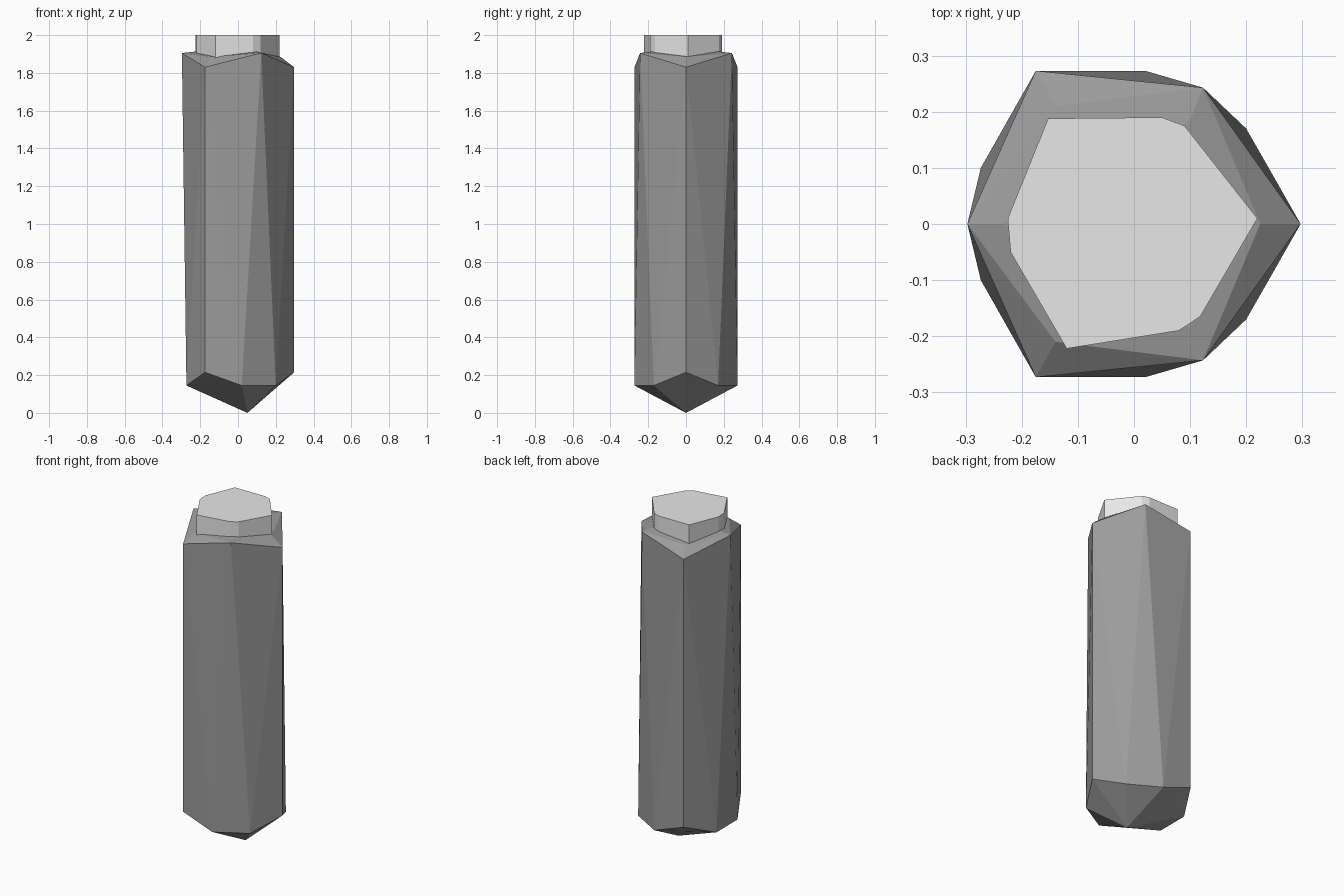
import bpy
import bmesh

if "Cube" in bpy.data.objects:
    bpy.data.objects.remove(bpy.data.objects["Cube"], do_unlink=True)


def make_material(name, grey):
    mat = bpy.data.materials.new(name)
    mat.use_nodes = True
    colour = (grey, grey, grey, 1)
    mat.diffuse_color = colour
    mat.node_tree.nodes["Principled BSDF"].inputs["Base Color"].default_value = colour
    return mat


def faceted_solid(name, points, mat):
    """Flat-shaded solid wrapped around a few corner points."""
    bm = bmesh.new()
    for p in points:
        bm.verts.new(p)
    bmesh.ops.convex_hull(bm, input=bm.verts)
    bmesh.ops.dissolve_limit(bm, angle_limit=0.01, verts=bm.verts, edges=bm.edges)
    bmesh.ops.recalc_face_normals(bm, faces=bm.faces)
    mesh = bpy.data.meshes.new(name)
    bm.to_mesh(mesh)
    bm.free()
    mesh.materials.append(mat)
    obj = bpy.data.objects.new(name, mesh)
    bpy.context.collection.objects.link(obj)
    return obj


def mirror_y(points):
    return points + [(x, -y, z) for x, y, z in points if y]


dark_grey = make_material("dark grey", 0.33)
light_grey = make_material("light grey", 0.8)

# Body: pointed foot, long facets and a shallow shoulder with an inner rim
body = [(0.05, 0, 0)]
body += [(x, y, 0.145) for x, y in ((-0.273, 0.10), (0.02, 0.273), (0.2, 0.17))]
body += [(x, y, z) for x, y in ((-0.175, 0.273), (0.297, 0)) for z in (0.215, 1.83)]
body += [(-0.297, 0, 1.905), (0.123, 0.243, 1.905)]
body += [(0.225, 0, 1.885), (-0.14, 0.21, 1.885)]
body += [(-0.235, 0, 1.912), (0.1, 0.185, 1.912)]
faceted_solid("body", mirror_y(body), dark_grey)

# Cap: irregular six-sided plug with three small chamfers
outline = [(0.22, 0.01), (0.09, 0.175), (0.05, 0.19), (-0.153, 0.188),
           (-0.225, 0.01), (-0.22, -0.05), (-0.12, -0.222),
           (0.08, -0.19), (0.118, -0.165)]
cap = [(x, y, z) for x, y in outline for z in (1.86, 2)]
faceted_solid("cap", cap, light_grey)
